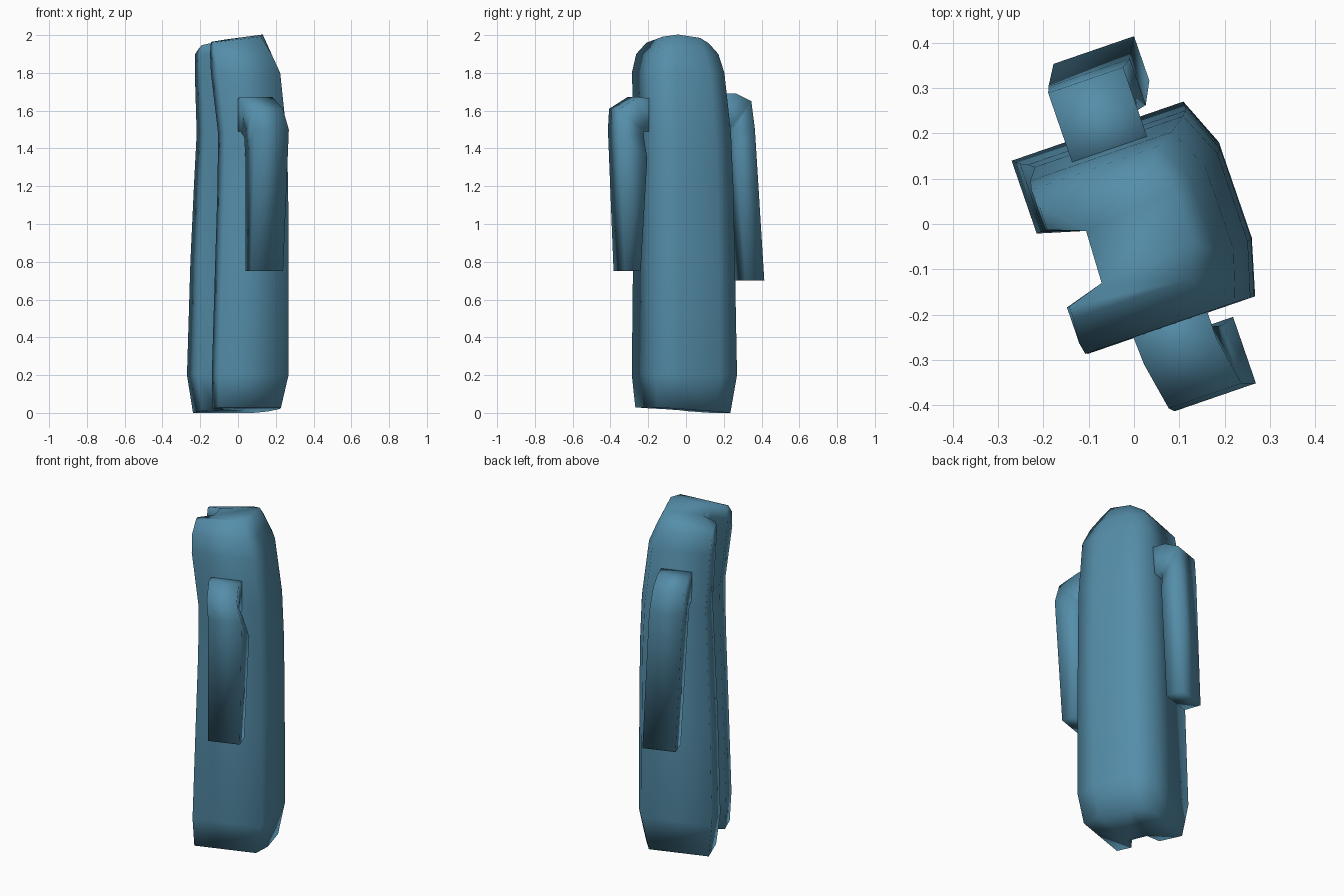
import bpy, bmesh, math
from mathutils import Matrix

if "Cube" in bpy.data.objects:
    bpy.data.objects.remove(bpy.data.objects["Cube"])

TURN = Matrix.Rotation(math.radians(19), 4, 'Z')
mat = bpy.data.materials.new("blue_cloth")
mat.diffuse_color = (0.09, 0.27, 0.40, 1)
mat.use_nodes = True
mat.node_tree.nodes["Principled BSDF"].inputs["Base Color"].default_value = mat.diffuse_color


def loft(name, rings, caps):
    """Skin a stack of matching rings; caps are faces of ring indices."""
    bm = bmesh.new()
    vs = [[bm.verts.new(p) for p in r] for r in rings]
    n = len(vs[0])
    for a, b in zip(vs, vs[1:]):
        for i in range(n):
            j = (i + 1) % n
            bm.faces.new((a[i], a[j], b[j], b[i]))
    for r in (vs[0], vs[-1]):
        for c in caps:
            bm.faces.new([r[i] for i in c])
    bmesh.ops.recalc_face_normals(bm, faces=bm.faces)
    bm.transform(TURN)
    for f in bm.faces:          # soft cloth: smooth everywhere
        f.smooth = True
    me = bpy.data.meshes.new(name)
    bm.to_mesh(me)
    bm.free()
    ob = bpy.data.objects.new(name, me)
    bpy.context.collection.objects.link(ob)
    me.materials.append(mat)
    return ob


def section(z, tip_l, tip_r, back, vp, vm):
    """C-shaped robe cross-section, open towards -x."""
    w = vp - vm
    pts = [(tip_l, vp), (back - .045, vp), (back, vp - .24 * w), (back, vm + .28 * w),
           (back - .035, vm), (tip_r, vm), (tip_r, -.126),
           (-.11, -.10), (-.105, .02), (tip_l, .05)]
    height = z if callable(z) else (lambda u, v: z)
    return [(u, v, height(u, v)) for u, v in pts]


# Robe body: hem, straight sides, rounded shoulders
hem = lambda u, v: .014 - .07 * v
crown = lambda u, v: 2.003 + .12 * (u - .11) - 1.2 * (v + .08) ** 2
levels = [
    (hem, -.185, -.185, .20, .195, -.22),
    (.2, -.21, -.19, .236, .22, -.238),
    (.8, -.195, -.171, .236, .208, -.238),
    (1.2, -.178, -.158, .234, .20, -.238),
    (1.48, -.166, -.155, .225, .19, -.238),
    (1.8, -.185, -.195, .19, .165, -.236),
    (1.9, -.19, -.20, .15, .145, -.21),
    (crown, -.185, -.195, .11, .105, -.155),
]
loft("robe_body", [section(*l) for l in levels],
     [(0, 1, 8, 9), (1, 2, 8), (2, 3, 7, 8), (3, 4, 7), (4, 5, 6, 7)])


# Sleeves: each row is inner (v, z), outer (v, z), u range
def sleeve(name, rows):
    rings = [[(u0, vi, zi), (u1, vi, zi), (u1, vo, zo), (u0, vo, zo)]
             for vi, zi, vo, zo, u0, u1 in rows]
    loft(name, rings, [(0, 1, 2, 3)])


sleeve("front_sleeve", [
    (-.18, 1.49, -.18, 1.66, -.085, .09),
    (-.27, 1.49, -.30, 1.672, -.08, .09),
    (-.275, 1.46, -.41, 1.61, -.06, .11),
    (-.265, 1.35, -.42, 1.50, -.05, .14),
    (-.295, .75, -.385, .75, -.06, .12)])
sleeve("rear_sleeve", [
    (.14, 1.52, .14, 1.69, -.085, .09),
    (.225, 1.52, .25, 1.69, -.085, .09),
    (.235, 1.49, .335, 1.65, -.085, .09),
    (.24, 1.40, .348, 1.50, -.08, .11),
    (.288, .70, .392, .70, -.053, .135)])
